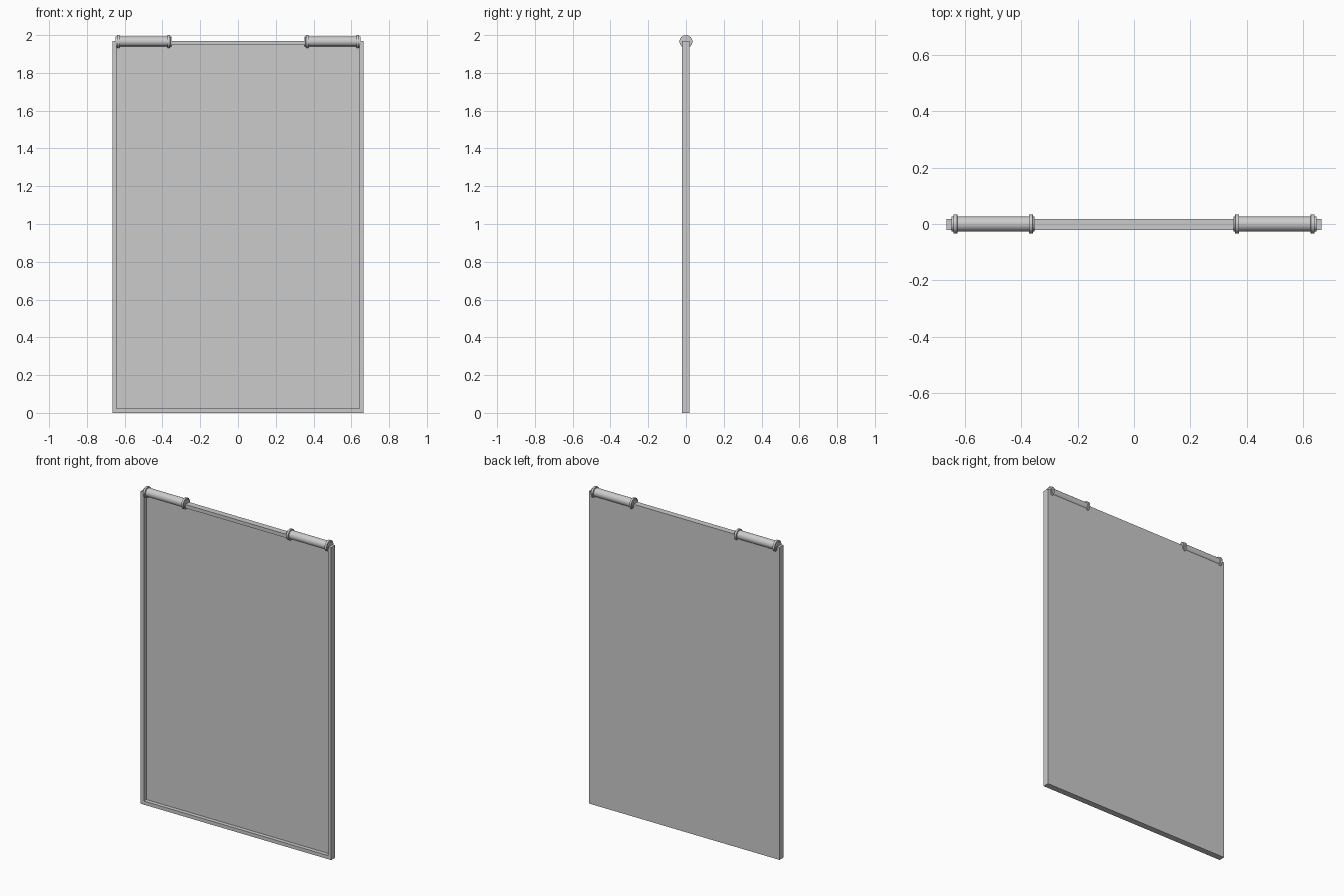
import bpy, bmesh, math
from mathutils import Matrix

if "Cube" in bpy.data.objects:
    bpy.data.objects.remove(bpy.data.objects["Cube"])

grey = bpy.data.materials.new("light_grey")
grey.diffuse_color = (0.6, 0.6, 0.6, 1)
grey.use_nodes = True
grey.node_tree.nodes["Principled BSDF"].inputs["Base Color"].default_value = grey.diffuse_color

HALF_W, TOP = 0.665, 1.97
FRONT, BACK = -0.021, 0.018
RIM, DEPTH = 0.032, 0.025


def finish(name, bm):
    bmesh.ops.recalc_face_normals(bm, faces=bm.faces)
    mesh = bpy.data.meshes.new(name)
    bm.to_mesh(mesh)
    bm.free()
    mesh.materials.append(grey)
    ob = bpy.data.objects.new(name, mesh)
    bpy.context.collection.objects.link(ob)
    return ob


# Panel with a recessed front face
bm = bmesh.new()
bmesh.ops.create_cube(bm, size=1)
for v in bm.verts:
    v.co.x *= 2 * HALF_W
    v.co.y = FRONT if v.co.y < 0 else BACK
    v.co.z = 0 if v.co.z < 0 else TOP
bm.normal_update()
face = min(bm.faces, key=lambda f: f.normal.y)
bmesh.ops.inset_region(bm, faces=[face], thickness=RIM)
ext = bmesh.ops.extrude_face_region(bm, geom=[face])
new = [g for g in ext["geom"] if isinstance(g, bmesh.types.BMVert)]
if face.is_valid:
    bmesh.ops.delete(bm, geom=[face], context="FACES_ONLY")
bmesh.ops.translate(bm, verts=new, vec=(0, DEPTH, 0))
finish("panel", bm)


# Top rollers with a raised collar near each end, lathed around x
def roller(name, side):
    half, body, collar = 0.1475, 0.0265, 0.034
    end = [(half, 0), (half, body), (half - 0.006, body),
           (half - 0.007, collar), (half - 0.020, collar), (half - 0.021, body)]
    profile = end + [(-x, r) for x, r in reversed(end)]
    bm = bmesh.new()
    n = 32
    rings = []
    for x, r in profile:
        if r == 0:
            continue
        rings.append([bm.verts.new((x, r * math.cos(2 * math.pi * i / n),
                                    r * math.sin(2 * math.pi * i / n))) for i in range(n)])
    for a, b in zip(rings, rings[1:]):
        for i in range(n):
            j = (i + 1) % n
            bm.faces.new((a[i], a[j], b[j], b[i]))
    bm.faces.new(rings[0])
    bm.faces.new(rings[-1])
    bm.transform(Matrix.Translation((side * 0.5, 0, 1.966)))
    ob = finish(name, bm)
    bpy.ops.object.select_all(action="DESELECT")
    bpy.context.view_layer.objects.active = ob
    ob.select_set(True)
    bpy.ops.object.shade_smooth_by_angle(angle=math.radians(35))


roller("left_roller", -1)
roller("right_roller", 1)
